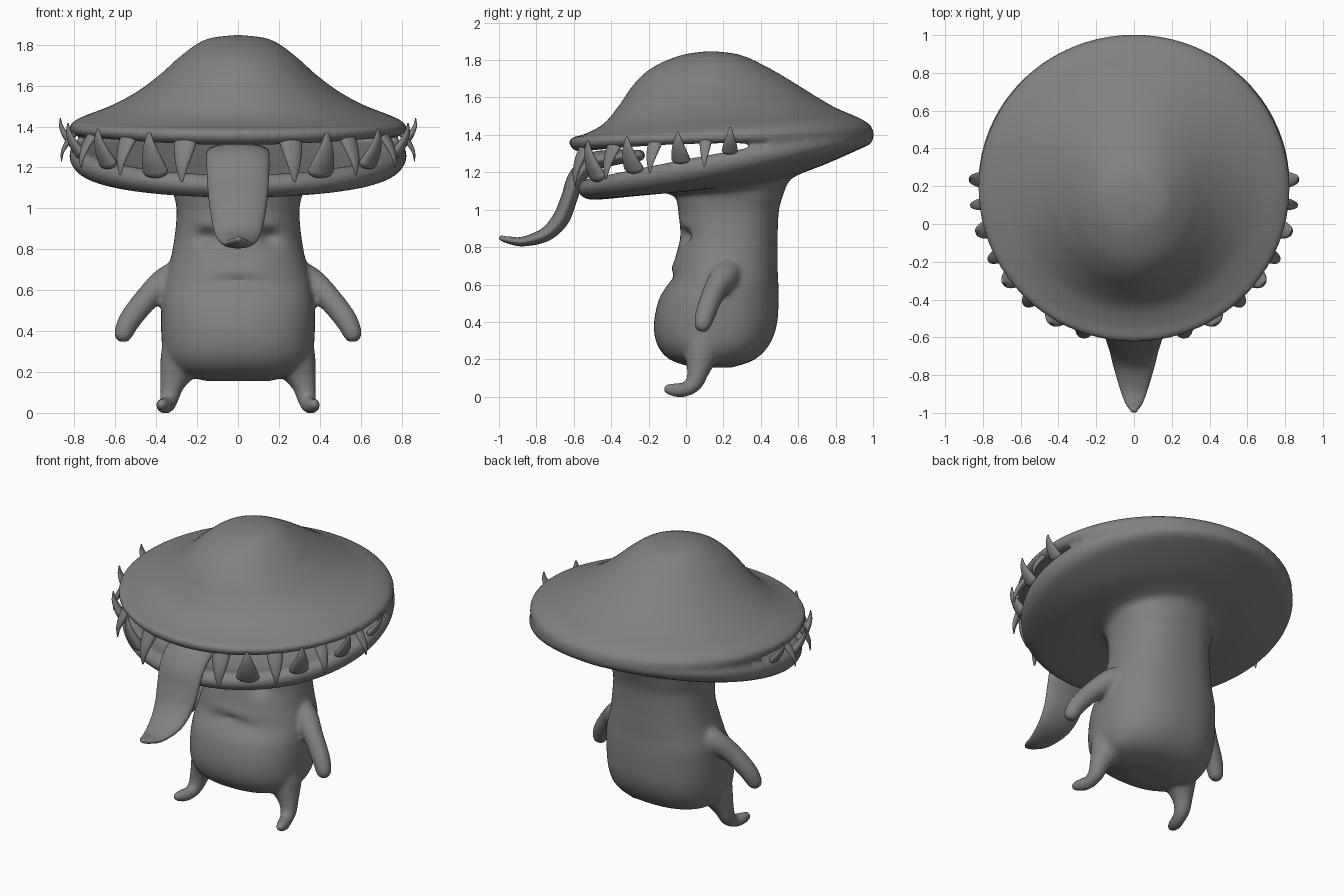
import bpy, bmesh
from math import sin, cos, pi, radians, exp, copysign
from mathutils import Vector

cube = bpy.data.objects.get("Cube")
if cube:
    bpy.data.objects.remove(cube, do_unlink=True)

grey = bpy.data.materials.new("plain_grey")
grey.use_nodes = True
GREY = (0.22, 0.22, 0.22, 1)
grey.diffuse_color = GREY
grey.node_tree.nodes["Principled BSDF"].inputs["Base Color"].default_value = GREY


def spline(rows, steps):
    """Catmull-Rom interpolation of rows of numbers."""
    out = []
    last = len(rows) - 1
    for i in range(last):
        a, b, c, d = (rows[min(max(i + k, 0), last)] for k in (-1, 0, 1, 2))
        for j in range(steps):
            t = j / steps
            out.append([q + t / 2 * (r - p + t * (2 * p - 5 * q + 4 * r - s + t * (3 * (q - r) + s - p)))
                        for p, q, r, s in zip(a, b, c, d)])
    out.append(list(rows[-1]))
    return out


def skin(bm, rings):
    """Bridge equal rings of points into a closed shell."""
    loops = [[bm.verts.new(p) for p in ring] for ring in rings]
    n = len(loops[0])
    for a, b in zip(loops, loops[1:]):
        for i in range(n):
            bm.faces.new((a[i], a[(i + 1) % n], b[(i + 1) % n], b[i]))
    bm.faces.new(loops[0])
    bm.faces.new(loops[-1])


def across(front, side, back, s):
    """Height along a tilted ring, s running from -1 in front to 1 behind."""
    return side + (back - front) / 2 * s + ((back + front) / 2 - side) * s * s


def loft(bm, rows, segs=80, shape=None):
    """Stack rings given as front y, back y, half width, front/side/back z, squareness."""
    rings = []
    for yf, yb, w, zf, zs, zb, n in spline(rows, 5):
        ring = []
        for k in range(segs):
            a = 2 * pi * k / segs
            c, s = cos(a), sin(a)
            px = copysign(abs(c) ** (2 / n), c)
            py = copysign(abs(s) ** (2 / n), s)
            p = Vector((w * px, (yf + yb) / 2 + (yb - yf) / 2 * py, across(zf, zs, zb, s)))
            ring.append(shape(p) if shape else p)
        rings.append(ring)
    skin(bm, rings)


def tube(bm, rows, ref, flat=1.0, segs=20, steps=5):
    """Rounded limb from rows of x, y, z, half width and optional half thickness."""
    rows = [list(r) if len(r) > 4 else list(r) + [r[3] * flat] for r in rows]
    pts = spline(rows, steps)
    rings = []

    def ring(centre, t, w, h):
        u = (ref - t * ref.dot(t)).normalized()
        v = t.cross(u)
        rings.append([centre + u * (w * cos(2 * pi * k / segs)) + v * (h * sin(2 * pi * k / segs))
                      for k in range(segs)])

    last = len(pts) - 1
    for i, p in enumerate(pts):
        t = (Vector(pts[min(i + 1, last)][:3]) - Vector(pts[max(i - 1, 0)][:3])).normalized()
        c, w, h = Vector(p[:3]), p[3], p[4]
        if i == 0:
            for a in (80, 55, 30):
                ring(c - t * (h * sin(radians(a))), t, w * cos(radians(a)), h * cos(radians(a)))
        ring(c, t, w, h)
        if i == last:
            for a in (30, 55, 80):
                ring(c + t * (h * sin(radians(a))), t, w * cos(radians(a)), h * cos(radians(a)))
    skin(bm, rings)


def finish(bm, name):
    bmesh.ops.recalc_face_normals(bm, faces=bm.faces)
    for f in bm.faces:
        f.smooth = True
    mesh = bpy.data.meshes.new(name)
    bm.to_mesh(mesh)
    bm.free()
    mesh.materials.append(grey)
    obj = bpy.data.objects.new(name, mesh)
    bpy.context.collection.objects.link(obj)
    return obj


def face_sculpt(p):
    """Press closed eyes and a mouth crease into the front of the stem."""
    if p.y < 0.12 and 0.5 < p.z < 1.02:
        def bump(x, z, sx, sz):
            return exp(-((abs(p.x) - x) / sx) ** 2 - ((p.z - z) / sz) ** 2)
        p.y += 0.05 * bump(0.15, 0.86, 0.045, 0.035) - 0.015 * bump(0.15, 0.92, 0.07, 0.03)
        p.y += 0.015 * bump(0, 0.645 - p.x * p.x, 0.13, 0.02) - 0.01 * bump(0, 0.69, 0.14, 0.03)
    return p


# Cap: domed top, rolled rim, shallow roof of the mouth
cap = [
    (0.12, 0.14, 0.01, 1.848, 1.848, 1.848),
    (-0.03, 0.29, 0.16, 1.825, 1.825, 1.828),
    (-0.18, 0.43, 0.28, 1.76, 1.745, 1.765),
    (-0.28, 0.56, 0.38, 1.67, 1.655, 1.69),
    (-0.36, 0.68, 0.5, 1.555, 1.565, 1.615),
    (-0.44, 0.8, 0.63, 1.46, 1.495, 1.545),
    (-0.54, 0.92, 0.76, 1.405, 1.445, 1.493),
    (-0.61, 0.985, 0.815, 1.385, 1.415, 1.452),
    (-0.625, 1.003, 0.825, 1.355, 1.385, 1.405),
    (-0.605, 0.985, 0.805, 1.325, 1.36, 1.35),
    (-0.56, 0.9, 0.76, 1.31, 1.355, 1.325),
    (-0.45, 0.8, 0.65, 1.33, 1.37, 1.33),
    (-0.2, 0.5, 0.35, 1.36, 1.38, 1.36),
    (0.1, 0.3, 0.1, 1.37, 1.38, 1.37),
]

# Lower jaw: mouth floor, lip and sloping underside
jaw = [
    (0.1, 0.3, 0.1, 1.23, 1.25, 1.26),
    (-0.2, 0.6, 0.4, 1.19, 1.26, 1.32),
    (-0.42, 0.8, 0.65, 1.15, 1.28, 1.37),
    (-0.52, 0.95, 0.78, 1.165, 1.31, 1.43),
    (-0.565, 0.985, 0.815, 1.145, 1.29, 1.42),
    (-0.58, 1.003, 0.825, 1.11, 1.255, 1.395),
    (-0.56, 0.985, 0.81, 1.075, 1.215, 1.355),
    (-0.5, 0.92, 0.76, 1.053, 1.178, 1.32),
    (-0.3, 0.75, 0.58, 1.07, 1.135, 1.245),
    (-0.14, 0.61, 0.4, 1.09, 1.12, 1.19),
    (-0.07, 0.55, 0.335, 1.075, 1.1, 1.15),
]

# Stem and belly: front y, back y, half width, level z
torso = [
    (-0.05, 0.51, 0.31, 1.05), (-0.04, 0.495, 0.3, 0.98), (-0.03, 0.49, 0.31, 0.86),
    (-0.055, 0.49, 0.33, 0.75), (-0.07, 0.49, 0.35, 0.68), (-0.085, 0.493, 0.365, 0.62),
    (-0.145, 0.495, 0.375, 0.52), (-0.172, 0.485, 0.375, 0.38), (-0.15, 0.44, 0.36, 0.27),
    (-0.08, 0.36, 0.3, 0.195), (0.05, 0.24, 0.15, 0.155),
]

body = bmesh.new()
loft(body, [r + (2.0,) for r in cap])
loft(body, [r + (2.0,) for r in jaw] + [(f, b, w, z, z, z, 2.35) for f, b, w, z in torso], shape=face_sculpt)

# Thick rim closing the mouth from corner to corner behind
rim = []
for k in range(15):
    a = radians(20 + 10 * k)
    rim.append((0.762 * cos(a), 0.19 + 0.752 * sin(a), across(1.23, 1.33, 1.4, sin(a)), 0.055))
tube(body, rim, Vector((0, 0, 1)))

# Arms and legs
arm = [(0.24, 0.24, 0.67, 0.09), (0.34, 0.21, 0.645, 0.078), (0.435, 0.155, 0.57, 0.062),
       (0.525, 0.11, 0.46, 0.056), (0.56, 0.09, 0.39, 0.048)]
leg = [(0.25, 0.1, 0.34, 0.12), (0.285, 0.085, 0.24, 0.1), (0.322, 0.065, 0.14, 0.062),
       (0.335, 0.045, 0.075, 0.048), (0.345, 0, 0.04, 0.04), (0.362, -0.05, 0.036, 0.039),
       (0.374, -0.092, 0.04, 0.03)]
for side in (1, -1):
    for limb, ref in ((arm, Vector((0, 1, 0))), (leg, Vector((1, 0, 0)))):
        tube(body, [(side * x, y, z, r) for x, y, z, r in limb], ref)

# Fuse everything into one soft skin
obj = finish(body, "mushroom_body")
fuse = obj.modifiers.new("fuse", "REMESH")
fuse.mode = "VOXEL"
fuse.voxel_size = 0.013
fuse.use_smooth_shade = True
soften = obj.modifiers.new("soften", "SMOOTH")
soften.factor = 0.5
soften.iterations = 9

# Tongue hanging over the lower lip
tongue = bmesh.new()
tube(tongue, [
    (0, -0.25, 1.29, 0.13, 0.03), (0, -0.37, 1.28, 0.15, 0.04), (0, -0.5, 1.255, 0.155, 0.05),
    (0, -0.585, 1.17, 0.152, 0.047), (0, -0.625, 1.06, 0.145, 0.044), (0, -0.67, 0.95, 0.13, 0.046),
    (0, -0.75, 0.868, 0.11, 0.038), (0, -0.87, 0.83, 0.075, 0.026), (0, -0.95, 0.838, 0.045, 0.019),
    (0, -0.985, 0.848, 0.02, 0.014),
], Vector((1, 0, 0)), segs=32)
finish(tongue, "tongue")

# Teeth alternate between upper and lower lips, shrinking toward the mouth corners
teeth = {"upper_teeth": bmesh.new(), "lower_teeth": bmesh.new()}
for i, deg in enumerate((18.5, 30, 41.5, 52, 62, 73, 83, 92.5)):
    length = 0.205 - 0.011 * i
    upper = i % 2 == 0
    width = (0.06 if upper else 0.075) - 0.0045 * i
    for side in (1, -1):
        a = radians(deg)
        out = Vector((side * 0.82 * sin(a), -0.79 * cos(a), 0))
        along = Vector((side * cos(a), sin(a), 0))
        lip = across(1.325, 1.365, 1.34, -cos(a)) if upper else across(1.16, 1.31, 1.42, -cos(a))
        drop = -1 if upper else 1
        rows = []
        for t, reach, r in ((0, 0.985, 1), (0.3, 1.025, 0.8), (0.65, 1.055, 0.47), (0.96, 1.06, 0.13)):
            p = out * reach + Vector((0, 0.2, lip + drop * t * length))
            rows.append((*p, width * r))
        tube(teeth["upper_teeth" if upper else "lower_teeth"], rows, along, flat=0.5, segs=16)
for name, bm in teeth.items():
    finish(bm, name)
